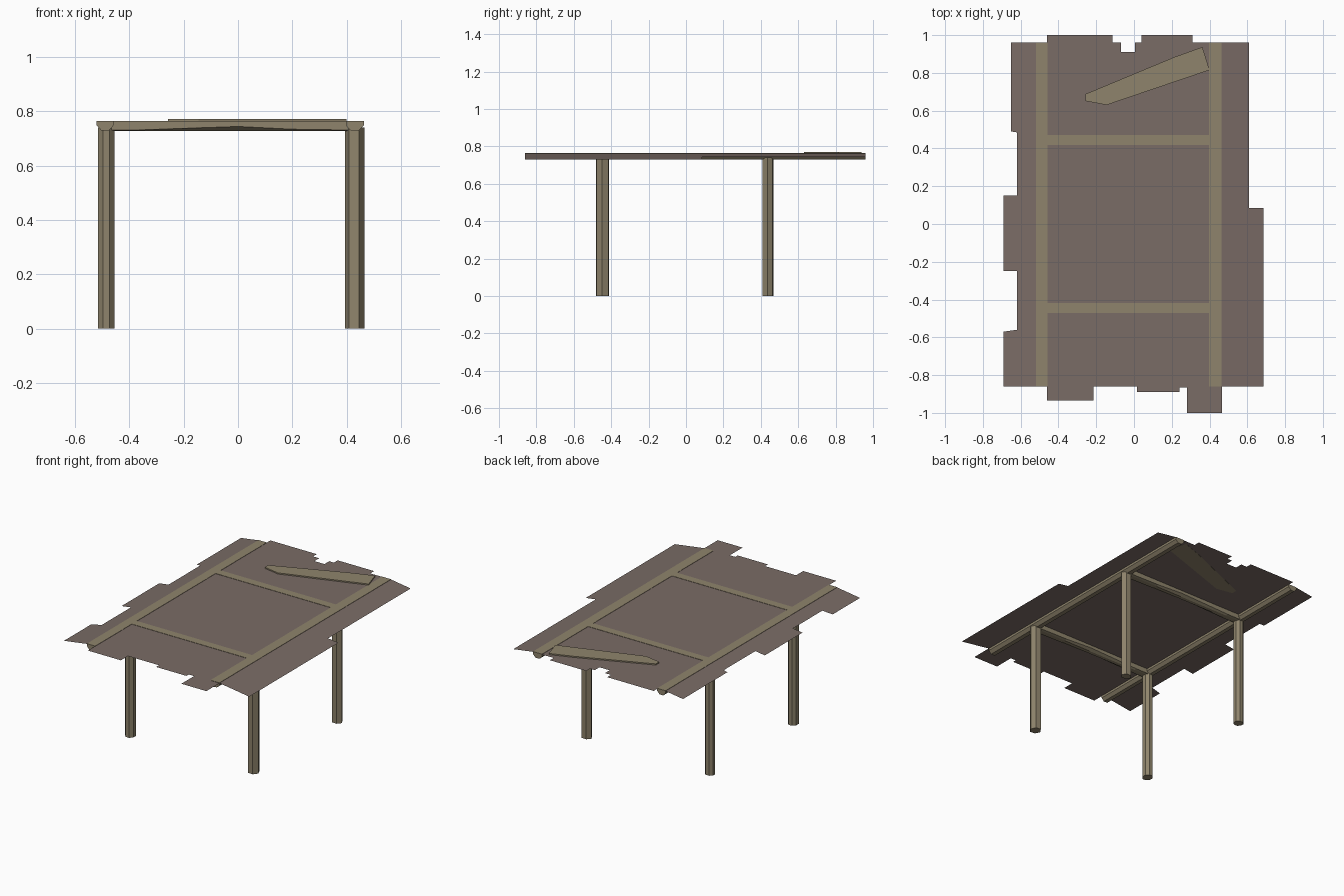
import bpy, bmesh, math

if "Cube" in bpy.data.objects:
    bpy.data.objects.remove(bpy.data.objects["Cube"])

TOP = 0.763


def make_material(name, rgb):
    mat = bpy.data.materials.new(name)
    mat.use_nodes = True
    mat.diffuse_color = (*rgb, 1)
    mat.node_tree.nodes["Principled BSDF"].inputs["Base Color"].default_value = (*rgb, 1)
    return mat


wood = make_material("weathered tan wood", (0.275, 0.231, 0.150))
cloth = make_material("dull brown sheet", (0.195, 0.150, 0.133))


def finish(name, bm, mat):
    bmesh.ops.recalc_face_normals(bm, faces=bm.faces)
    mesh = bpy.data.meshes.new(name)
    bm.to_mesh(mesh)
    bm.free()
    mesh.materials.append(mat)
    obj = bpy.data.objects.new(name, mesh)
    bpy.context.collection.objects.link(obj)
    return obj


def loft(name, rings, mat):
    """Join matching cross-sections into a capped solid."""
    bm = bmesh.new()
    loops = [[bm.verts.new(p) for p in ring] for ring in rings]
    n = len(loops[0])
    for a, b in zip(loops, loops[1:]):
        for i in range(n):
            j = (i + 1) % n
            bm.faces.new((a[i], a[j], b[j], b[i]))
    bm.faces.new(loops[0])
    bm.faces.new(loops[-1])
    return finish(name, bm, mat)


# Ragged roof sheet, folded down along both long beams
outline = [
    (-.65, .96), (-.46, .96), (-.46, 1), (-.115, 1), (-.115, .96), (-.07, .96),
    (-.07, .91), (.005, .91), (.005, .96), (.04, .96), (.04, 1), (.31, 1),
    (.31, .96), (.61, .96), (.61, .085), (.685, .085), (.685, -.86), (.465, -.86),
    (.465, -1), (.28, -1), (.28, -.865), (.24, -.865), (.24, -.89), (.015, -.89),
    (.015, -.86), (-.215, -.86), (-.215, -.935), (-.46, -.935), (-.46, -.86),
    (-.69, -.86), (-.69, -.57), (-.62, -.56), (-.62, -.25), (-.69, -.25),
    (-.69, .15), (-.62, .15), (-.62, .485), (-.65, .49)]
LEFT_FOLD, RIGHT_FOLD = -.52, .465
bm = bmesh.new()
bm.faces.new([bm.verts.new((x, y, TOP)) for x, y in outline])
bmesh.ops.triangulate(bm, faces=bm.faces[:])
for fold in (LEFT_FOLD, RIGHT_FOLD):
    bmesh.ops.bisect_plane(bm, geom=bm.verts[:] + bm.edges[:] + bm.faces[:],
                           plane_co=(fold, 0, 0), plane_no=(1, 0, 0))
for v in bm.verts:
    over = max(v.co.x - RIGHT_FOLD, LEFT_FOLD - v.co.x, 0)
    v.co.z -= 0.145 * over
bmesh.ops.recalc_face_normals(bm, faces=bm.faces)
finish("roof_sheet", bm, cloth)


# Long beams: flat top, chamfered underside
def long_beam(name, x0, x1):
    c = (x1 - x0) * 0.28
    section = [(x0, TOP + .002), (x1, TOP + .002), (x1, .748),
               (x1 - c, .729), (x0 + c, .729), (x0, .748)]
    loft(name, [[(x, y, z) for x, z in section] for y in (-.86, .96)], wood)


long_beam("right_long_beam", -.52, -.458)
long_beam("left_long_beam", .397, .464)


# Cross beams: slightly bowed lower side edges
def cross_beam(name, y):
    rings = []
    for x, edge in ((-.47, .731), (-.37, .731), (0, .744), (.2, .734), (.41, .731)):
        section = [(-.027, TOP + .002), (.027, TOP + .002), (.027, edge),
                   (.012, .728), (-.012, .728), (-.027, edge)]
        rings.append([(x, y + dy, z) for dy, z in section])
    loft(name, rings, wood)


cross_beam("front_cross_beam", -.445)
cross_beam("back_cross_beam", .444)


# Posts: faceted, flat shaded
def post(name, x, y, rx, ry, sides, phase):
    ring = []
    for i in range(sides):
        a = math.radians(phase) + math.tau * i / sides
        ring.append((x + rx * math.cos(a), y + ry * math.sin(a)))
    loft(name, [[(px, py, z) for px, py in ring] for z in (0, .74)], wood)


for side, x, rx, sides, phase in (("right", -.485, .033, 8, 22.5),
                                  ("left", .43, .036, 6, -5)):
    post("front_" + side + "_post", x, -.446, rx, .037, sides, phase)
    post("back_" + side + "_post", x, .438, rx, .031, sides, phase)

# Loose plank lying on the sheet
plank = [(-.257, .688), (.214, .884), (.362, .937), (.4, .815), (-.145, .63), (-.257, .651)]
loft("loose_plank", [[(x, y, z) for x, y in plank] for z in (TOP - .001, .771)], wood)
